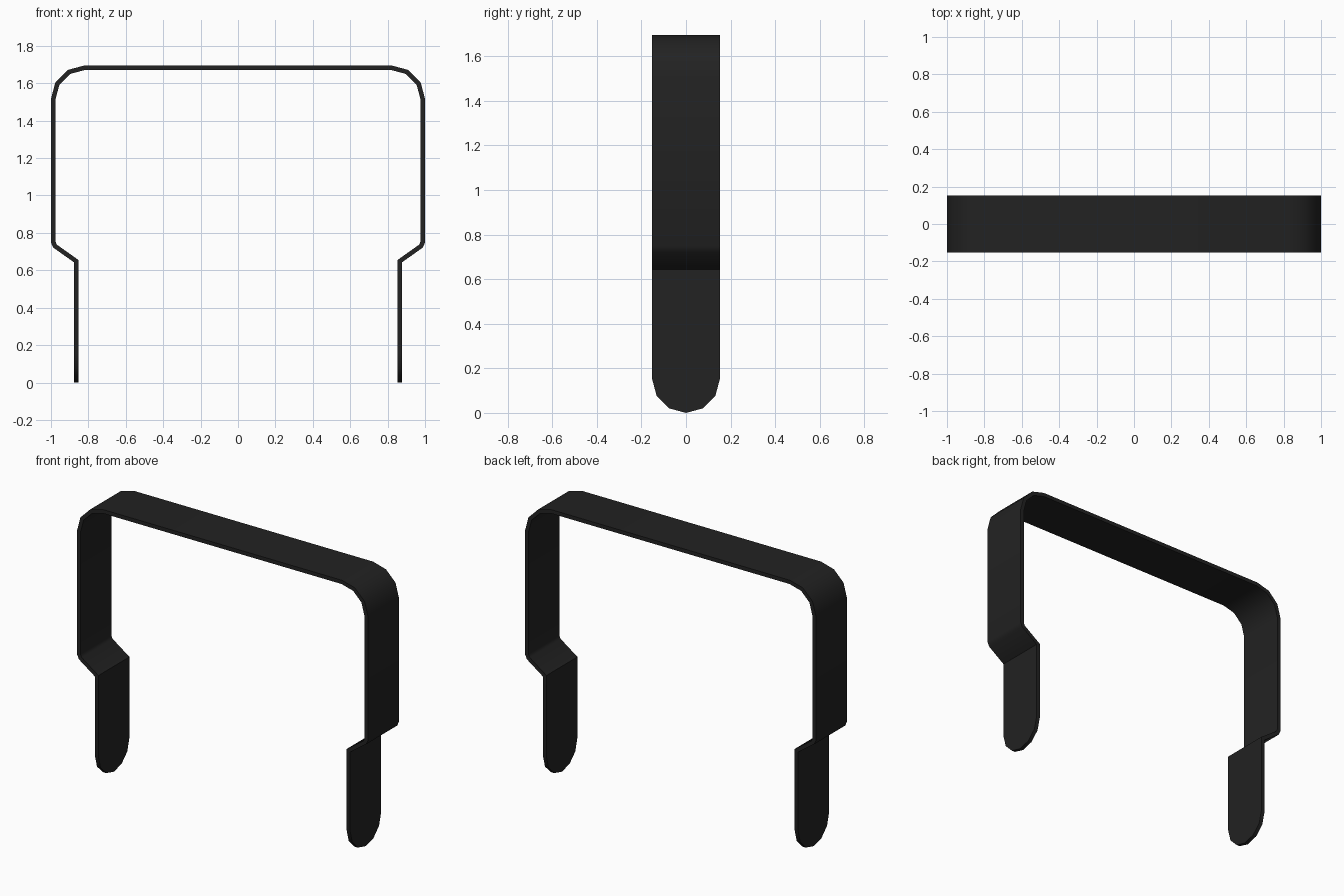
import bpy
import bmesh
from math import sin, cos, radians

cube = bpy.data.objects.get("Cube")
if cube:
    bpy.data.objects.remove(cube, do_unlink=True)

HALF_WIDTH = 0.152
THICKNESS = 0.024
SIDE_X, LEG_X, TOP_Z = 0.988, 0.865, 1.683
BEND = 0.168

black = bpy.data.materials.new("matte_black")
black.use_nodes = True
colour = (0.016, 0.016, 0.016, 1)
black.diffuse_color = colour
black.node_tree.nodes["Principled BSDF"].inputs["Base Color"].default_value = colour

# Centre line of one half: leg, sloped step, side, rounded top corner
half = [(LEG_X, HALF_WIDTH), (LEG_X, 0.649), (0.978, 0.729), (SIDE_X, 0.751)]
for angle in (0, 30, 60, 90):
    a = radians(angle)
    half.append((SIDE_X - BEND + BEND * cos(a), TOP_Z - BEND + BEND * sin(a)))
path = half + [(-x, z) for x, z in reversed(half)]

# Flat strip swept along the path
bm = bmesh.new()
rows = [[bm.verts.new((x, y, z)) for y in (-HALF_WIDTH, HALF_WIDTH)] for x, z in path]
for (a, b), (c, d) in zip(rows, rows[1:]):
    bm.faces.new((a, b, d, c))

# Rounded foot at each end
for front, back in (rows[0], rows[-1]):
    x = front.co.x
    arc = [bm.verts.new((x, -HALF_WIDTH * cos(radians(t)),
                         HALF_WIDTH * (1 - sin(radians(t)))))
           for t in range(30, 180, 30)]
    bm.faces.new([front] + arc + [back])
bmesh.ops.recalc_face_normals(bm, faces=bm.faces)

mesh = bpy.data.meshes.new("bent_strap")
bm.to_mesh(mesh)
bm.free()
mesh.materials.append(black)
strap = bpy.data.objects.new("bent_strap", mesh)
bpy.context.collection.objects.link(strap)

# Sheet thickness
solid = strap.modifiers.new("thickness", "SOLIDIFY")
solid.thickness = THICKNESS
solid.offset = 0
solid.use_even_offset = True

bpy.ops.object.select_all(action="DESELECT")
strap.select_set(True)
bpy.context.view_layer.objects.active = strap
bpy.ops.object.modifier_apply(modifier=solid.name)
bpy.ops.object.shade_smooth_by_angle(angle=radians(35))
